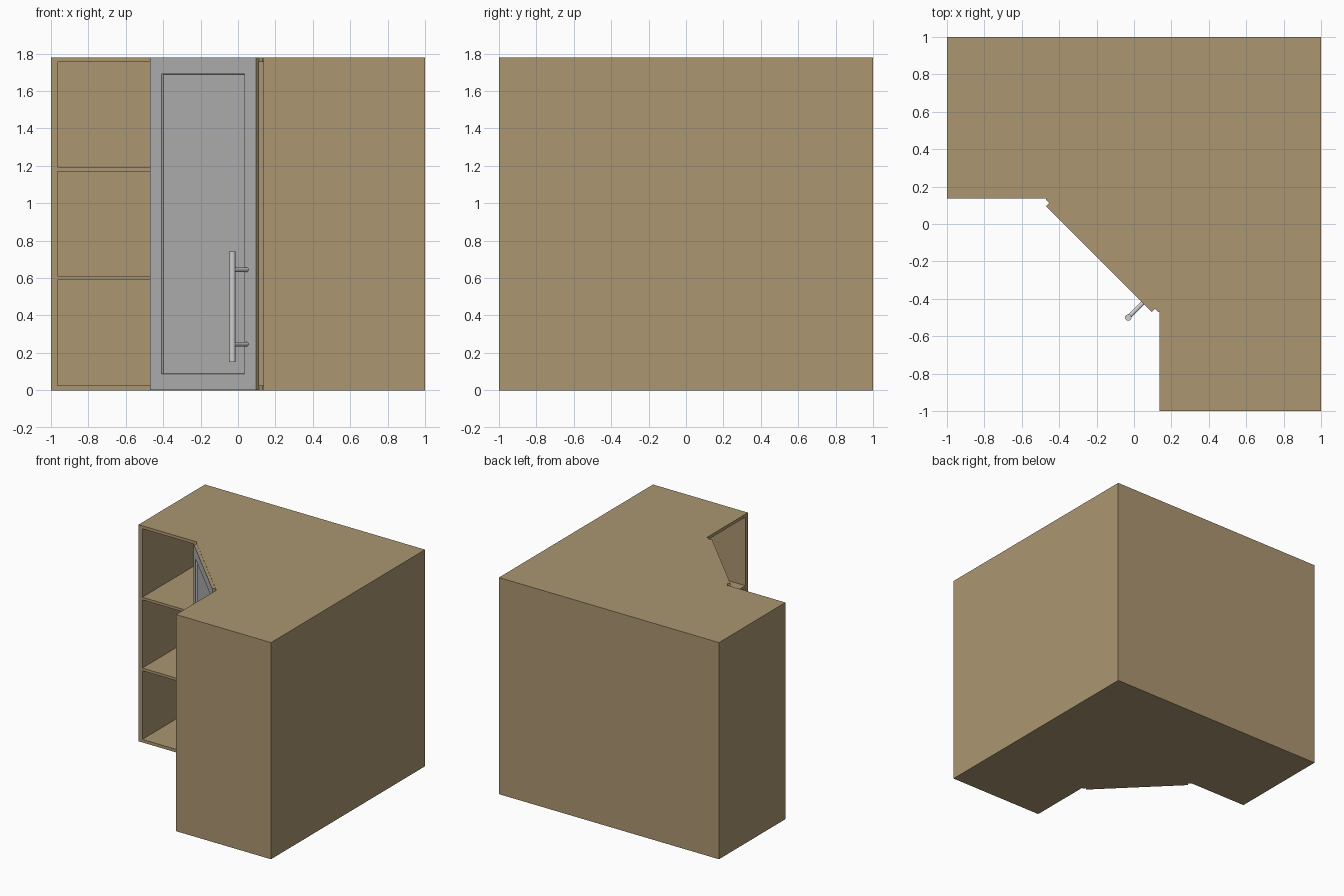
import bpy, bmesh, math
from mathutils import Vector, Matrix

if "Cube" in bpy.data.objects:
    bpy.data.objects.remove(bpy.data.objects["Cube"])


def material(name, rgb):
    m = bpy.data.materials.new(name)
    m.diffuse_color = (*rgb, 1)
    m.use_nodes = True
    m.node_tree.nodes["Principled BSDF"].inputs["Base Color"].default_value = m.diffuse_color
    return m


WOOD = material("tan_wood", (0.41, 0.305, 0.165))
GREY = material("door_grey", (0.50, 0.50, 0.50))
METAL = material("handle_metal", (0.62, 0.62, 0.62))
H, T, B = 1.78, 0.035, 0.025      # height, panel thickness, board thickness
F, S = 0.137, -0.47               # wing front, wing inner side


def finish(bm, name, *mats):
    me = bpy.data.meshes.new(name)
    bm.to_mesh(me)
    bm.free()
    for m in mats:
        me.materials.append(m)
    ob = bpy.data.objects.new(name, me)
    bpy.context.collection.objects.link(ob)
    return ob


def prism(name, pts, z0, z1):
    """Extrude a plan outline between two heights."""
    bm = bmesh.new()
    f = bm.faces.new([bm.verts.new((x, y, z0)) for x, y in pts])
    r = bmesh.ops.extrude_face_region(bm, geom=[f])
    vs = [v for v in r["geom"] if isinstance(v, bmesh.types.BMVert)]
    bmesh.ops.translate(bm, verts=vs, vec=(0, 0, z1 - z0))
    bmesh.ops.recalc_face_normals(bm, faces=bm.faces)
    return finish(bm, name, WOOD)


def both_wings(name, x0, x1, y0, y1, z0, z1):
    """Panel in the left wing and its mirror across x = y in the right wing."""
    pts = [(x0, y0), (x1, y0), (x1, y1), (x0, y1)]
    prism("left_" + name, pts, z0, z1)
    prism("right_" + name, [(y, x) for x, y in pts], z0, z1)


# Top and bottom boards: corner outline, symmetric about x = y
half = [(-1, 1), (-1, F), (S, F), (S, F - 0.007)]
outline = half + [(y, x) for x, y in reversed(half[1:])] + [(1, -1), (1, 1)]
prism("bottom_board", outline, 0, B)
prism("top_board", outline, H - B, H)

# Outer ends, backs, dividers and shelves
both_wings("end_panel", -1, -1 + T, F, 1, B, H - B)
both_wings("divider", S, S + T, F, 1 - T, B, H - B)
both_wings("back_panel", -1 + T, 1 - T, 1 - T, 1, B, H - B)
prism("corner_post", [(1 - T, 1 - T), (1, 1 - T), (1, 1), (1 - T, 1)], B, H - B)
for i, z in enumerate((0.60, 1.182)):
    both_wings(f"shelf_{i + 1}", -1 + T, S, F, 1 - T, z - 0.011, z + 0.011)

# Door, built facing -y then turned to the diagonal
W, D = 0.80, 0.025
place = Matrix.Translation((-0.1875, -0.1875, 0)) @ Matrix.Rotation(-math.pi / 4, 4, "Z")
bm = bmesh.new()
bmesh.ops.create_cube(bm, size=1, matrix=Matrix.Translation((0, D / 2, H / 2))
                      @ Matrix.Diagonal((W, D, H - 0.004, 1)))
front = min(bm.faces, key=lambda f: f.calc_center_median().y)
front.material_index = 1
rim = bmesh.ops.inset_region(bm, faces=[front], thickness=0.122)
wall = bmesh.ops.inset_region(bm, faces=[front], thickness=0.003, depth=-0.012)
for f in rim["faces"] + wall["faces"]:
    f.material_index = 1
bm.transform(place)
finish(bm, "door", WOOD, GREY)


# Handle: upright bar on two standoffs
def rod(name, a, b, r):
    a, b = Vector(a), Vector(b)
    bm = bmesh.new()
    rot = (b - a).to_track_quat("Z", "Y").to_matrix().to_4x4()
    bmesh.ops.create_cone(bm, cap_ends=True, segments=24, radius1=r, radius2=r,
                          depth=(b - a).length, matrix=Matrix.Translation((a + b) / 2) @ rot)
    bm.transform(place)
    ob = finish(bm, name, METAL)
    bpy.context.view_layer.objects.active = ob
    ob.select_set(True)
    bpy.ops.object.shade_smooth_by_angle()
    ob.select_set(False)


HX, HY = 0.332, -0.11
rod("handle_bar", (HX, HY, 0.15), (HX, HY, 0.742), 0.017)
for i, z in enumerate((0.247, 0.645)):
    rod(f"handle_standoff_{i + 1}", (HX, HY, z), (HX, 0.002, z), 0.012)
